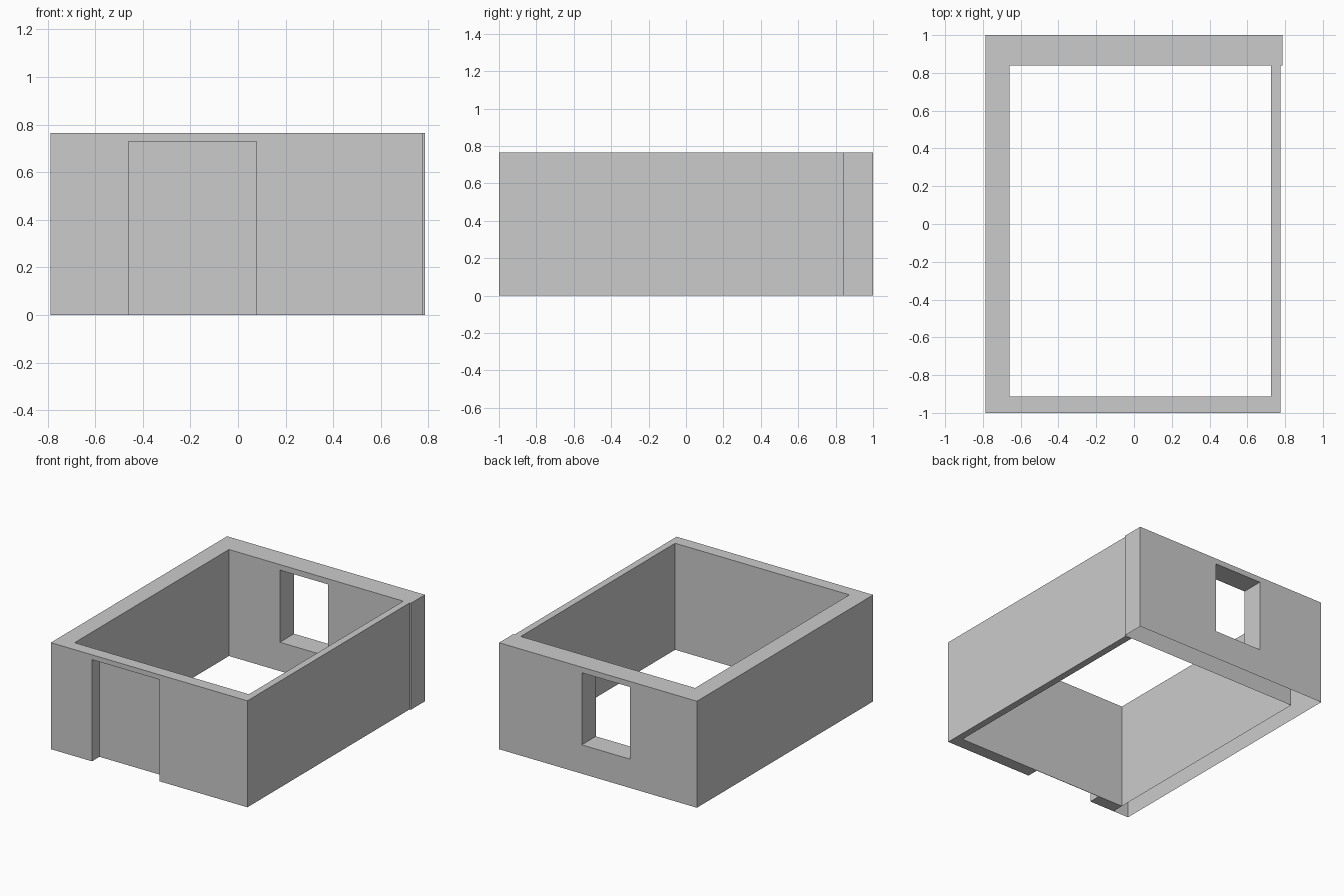
import bpy, bmesh

if "Cube" in bpy.data.objects:
    bpy.data.objects.remove(bpy.data.objects["Cube"])

H = 0.765  # wall height


def prism(name, outline, z0, z1):
    """Extrude a plan outline (counter-clockwise) from z0 to z1."""
    bm = bmesh.new()
    face = bm.faces.new([bm.verts.new((x, y, z0)) for x, y in outline])
    ext = bmesh.ops.extrude_face_region(bm, geom=[face])
    for v in ext["geom"]:
        if isinstance(v, bmesh.types.BMVert):
            v.co.z = z1
    bmesh.ops.recalc_face_normals(bm, faces=bm.faces)
    mesh = bpy.data.meshes.new(name)
    bm.to_mesh(mesh)
    bm.free()
    obj = bpy.data.objects.new(name, mesh)
    bpy.context.collection.objects.link(obj)
    return obj


def cut_box(obj, x0, x1, y0, y1, z0, z1):
    """Cut a box-shaped opening out of a wall."""
    cutter = prism("cutter", [(x0, y0), (x1, y0), (x1, y1), (x0, y1)], z0, z1)
    cutter.hide_render = True
    mod = obj.modifiers.new("opening", 'BOOLEAN')
    mod.operation = 'DIFFERENCE'
    mod.solver = 'EXACT'
    mod.object = cutter
    bpy.context.view_layer.objects.active = obj
    bpy.ops.object.modifier_apply(modifier=mod.name)
    bpy.data.objects.remove(cutter)


# Thick left and back walls, with a window through the back
thick_walls = prism("left_and_back_walls",
                    [(-0.787, -1), (-0.66, -1), (-0.66, 0.84),
                     (0.785, 0.84), (0.785, 1), (-0.787, 1)], 0, H)
cut_box(thick_walls, -0.255, 0.128, 0.7, 1.1, 0.207, 0.725)

# These walls are hollow shells, open underneath
bm = bmesh.new()
bm.from_mesh(thick_walls.data)
under = [f for f in bm.faces if f.calc_center_median().z < 0.001]
bmesh.ops.delete(bm, geom=under, context='FACES')
bm.to_mesh(thick_walls.data)
bm.free()

# Thin front and right walls, with a door recess leaving a thin panel behind
thin_walls = prism("front_and_right_walls",
                   [(-0.66, -1), (0.775, -1), (0.775, 0.84),
                    (0.725, 0.84), (0.725, -0.912), (-0.66, -0.912)], 0, H)
cut_box(thin_walls, -0.46, 0.077, -1.1, -0.915, -0.1, 0.73)
